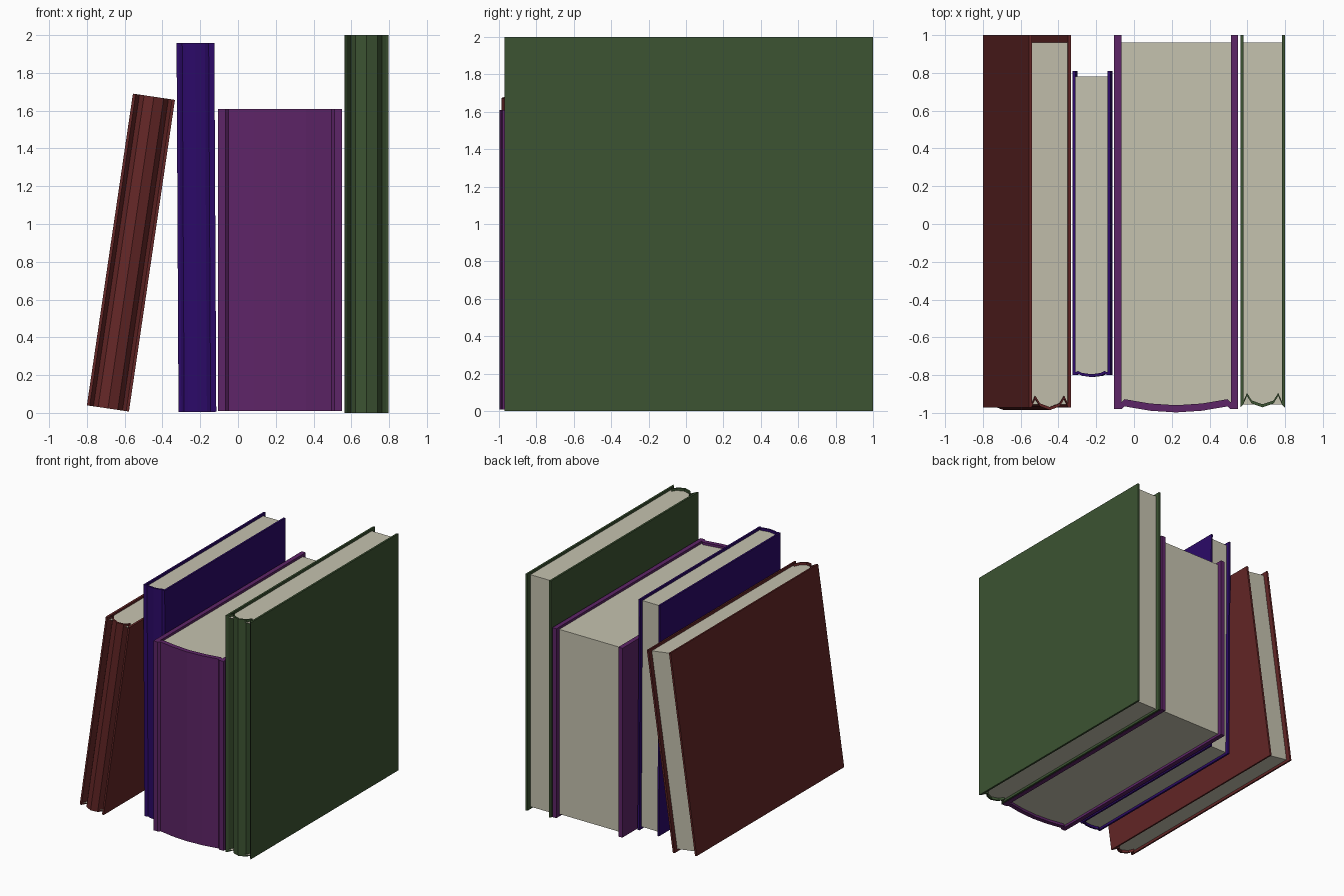
import bpy, bmesh, math
from mathutils import Matrix

if "Cube" in bpy.data.objects:
    bpy.data.objects.remove(bpy.data.objects["Cube"])


def material(name, rgb):
    m = bpy.data.materials.new(name)
    m.diffuse_color = (*rgb, 1)
    m.use_nodes = True
    m.node_tree.nodes["Principled BSDF"].inputs["Base Color"].default_value = m.diffuse_color
    return m


def extrude_sections(name, polys, z0, z1, mat, place):
    """Extrude neighbouring flat polygons upward into one solid."""
    bm = bmesh.new()
    faces = [bm.faces.new([bm.verts.new((x, y, z0)) for x, y in p]) for p in polys]
    bmesh.ops.remove_doubles(bm, verts=bm.verts, dist=1e-5)
    geom = bmesh.ops.extrude_face_region(bm, geom=bm.faces[:], use_keep_orig=True)["geom"]
    top = [g for g in geom if isinstance(g, bmesh.types.BMVert)]
    bmesh.ops.translate(bm, verts=top, vec=(0, 0, z1 - z0))
    bmesh.ops.recalc_face_normals(bm, faces=bm.faces[:])
    mesh = bpy.data.meshes.new(name)
    bm.to_mesh(mesh)
    bm.free()
    mesh.materials.append(mat)
    ob = bpy.data.objects.new(name, mesh)
    ob.matrix_world = place
    bpy.context.collection.objects.link(ob)


paper = material("paper", (0.56, 0.54, 0.43))


def book(name, x, z, width, height, back, page_back, half_spine, board, rgb, lean=0):
    """half_spine: (x, y) from the board corner to the middle of the spine."""
    mirror = lambda pts: pts + [(width - px, py) for px, py in reversed(pts[:-1])]
    # Wrap-around cover: outer and inner outlines with matching points
    outer = mirror([(0, back)] + half_spine)
    inner = mirror([(board, back), (board, half_spine[0][1] + board)]
                   + [(px, py + board) for px, py in half_spine[1:]])
    quads = [[outer[i], outer[i + 1], inner[i + 1], inner[i]] for i in range(len(outer) - 1)]
    place = Matrix.Translation((x, 0, z)) @ Matrix.Rotation(math.radians(lean), 4, 'Y')
    extrude_sections(name + "_cover", quads, 0, height, material(name + "_cloth", rgb), place)
    # Page block fills the cover, set back from its edges
    block = [(board, page_back)] + inner[1:-1] + [(width - board, page_back)]
    extrude_sections(name + "_pages", [block], 0.02, height - 0.02, paper, place)


# Row of books, left to right
book("red_book", -0.80, 0.04, 0.225, 1.668, 1.0, 0.96,
     [(0, -0.97), (0.015, -0.97), (0.035, -0.925), (0.06, -0.965), (0.1125, -0.985)],
     0.016, (0.13, 0.02, 0.02), 8.4)
book("blue_book", -0.315, 0.005, 0.2, 1.953, 0.81, 0.78,
     [(0, -0.80), (0.015, -0.80), (0.03, -0.793), (0.05, -0.803), (0.1, -0.81)],
     0.015, (0.025, 0.003, 0.14), -0.3)
book("purple_book", -0.105, 0.01, 0.655, 1.60, 1.0, 0.96,
     [(0, -0.98), (0.04, -0.98), (0.055, -0.965), (0.19, -0.988), (0.3275, -0.997)],
     0.038, (0.11, 0.018, 0.135))
book("green_book", 0.563, 0, 0.235, 2.0, 1.0, 0.96,
     [(0, -0.97), (0.015, -0.955), (0.035, -0.91), (0.06, -0.95), (0.1175, -0.97)],
     0.016, (0.045, 0.087, 0.032))
